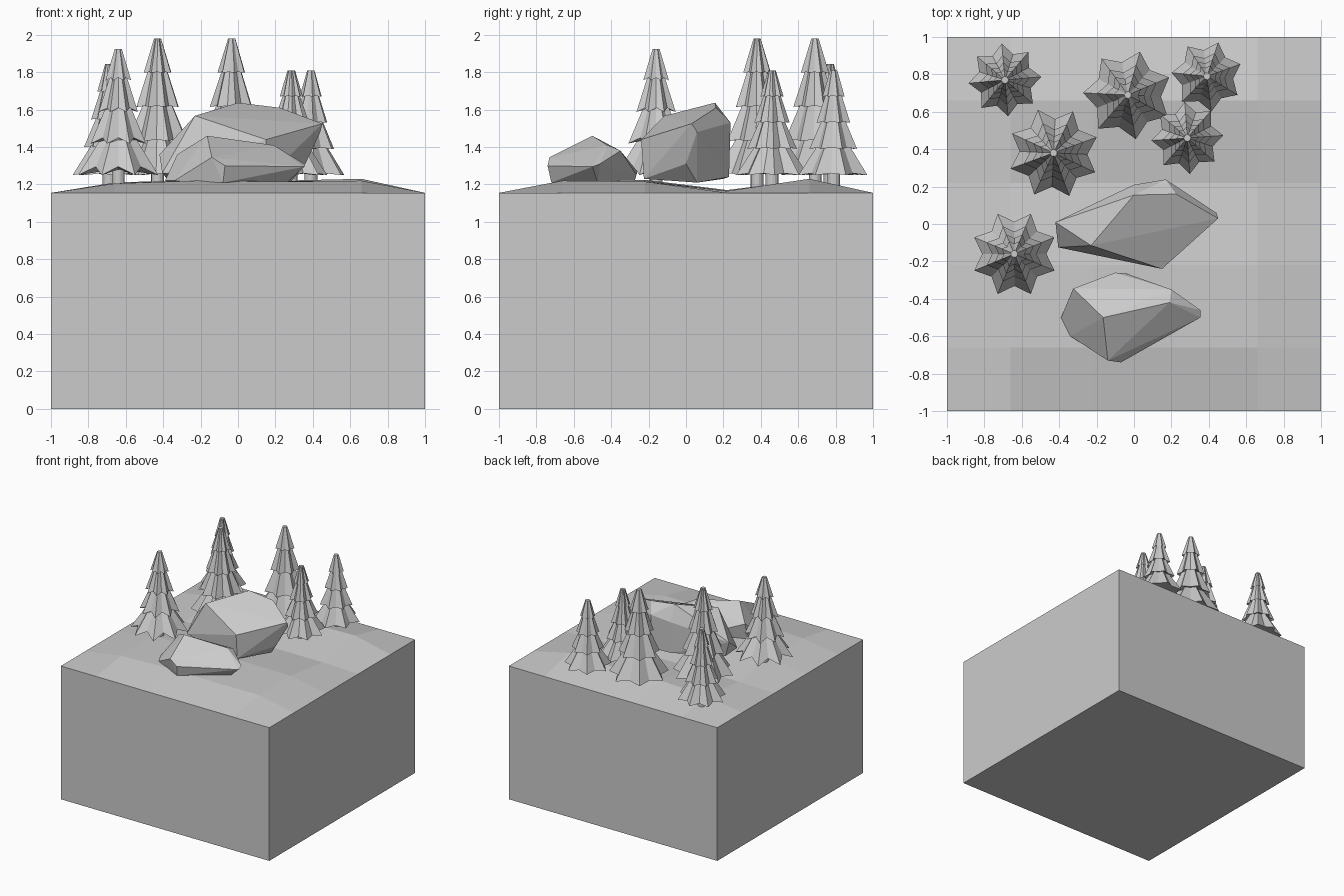
import bpy, bmesh, math

if "Cube" in bpy.data.objects:
    bpy.data.objects.remove(bpy.data.objects["Cube"])

grey = bpy.data.materials.new("plain grey")
grey.diffuse_color = (0.6, 0.6, 0.6, 1)
grey.use_nodes = True
grey.node_tree.nodes["Principled BSDF"].inputs["Base Color"].default_value = grey.diffuse_color


def finish(bm, name):
    bmesh.ops.recalc_face_normals(bm, faces=bm.faces[:])
    mesh = bpy.data.meshes.new(name)
    bm.to_mesh(mesh)
    bm.free()
    mesh.materials.append(grey)
    ob = bpy.data.objects.new(name, mesh)
    bpy.context.collection.objects.link(ob)
    return ob


# Ground block: flat sides, gently rolling coarse grid on top
def ground():
    steps = [-1, -0.66, -0.22, 0.22, 0.66, 1]
    heights = [[1.205, 1.22, 1.215, 1.22],
               [1.205, 1.225, 1.22, 1.215],
               [1.165, 1.17, 1.165, 1.165],
               [1.21, 1.225, 1.22, 1.23]]
    bm = bmesh.new()
    g = []
    for j, y in enumerate(steps):
        row = []
        for i, x in enumerate(steps):
            inner = 0 < i < 5 and 0 < j < 5
            row.append(bm.verts.new((x, y, heights[j - 1][i - 1] if inner else 1.155)))
        g.append(row)
    for j in range(5):
        for i in range(5):
            bm.faces.new((g[j][i], g[j][i + 1], g[j + 1][i + 1], g[j + 1][i]))
    rim = [e for e in bm.edges if e.is_boundary]
    ext = bmesh.ops.extrude_edge_only(bm, edges=rim)["geom"]
    for v in ext:
        if isinstance(v, bmesh.types.BMVert):
            v.co.z = 0
    bottom = [e for e in bm.edges if e.is_boundary]
    bmesh.ops.contextual_create(bm, geom=bottom)
    finish(bm, "ground_block")


# Tree: four pleated star-shaped skirts stacked on a short trunk
def tree(name, x, y, top, radius, points, turn, droop):
    base = 1.25
    step = (top - base) / 4
    bm = bmesh.new()

    def ring(r, z, notch, drop):
        vs = []
        for k in range(points * 2):
            a = math.radians(turn) + math.pi * k / points
            rr = r if k % 2 == 0 else r * notch
            zz = z if k % 2 == 0 else z + drop
            vs.append(bm.verts.new((x + rr * math.cos(a), y + rr * math.sin(a), zz)))
        return vs

    skirts = [0.32, 0.49, 0.69, 1.0]
    rings = [ring(0.02, top, 0.85, 0)]
    for n, s in enumerate(skirts):
        z = top - step * (n + 1)
        rings.append(ring(radius * s, z, 0.74, droop * s))
        if n < 3:
            rings.append(ring(radius * s * 0.66, z + 0.02, 0.78, 0))
    rings.append(ring(0.034, base + 0.03, 1, 0))
    rings.append(ring(0.034, 1.16, 1, 0))
    for a, b in zip(rings, rings[1:]):
        for k in range(len(a)):
            m = (k + 1) % len(a)
            bm.faces.new((a[k], a[m], b[m], b[k]))
    bm.faces.new(rings[0])
    bm.faces.new(rings[-1])
    finish(bm, name)


# Rock: faceted convex hull with flat panels merged
def rock(name, pts):
    bm = bmesh.new()
    for p in pts:
        bm.verts.new(p)
    res = bmesh.ops.convex_hull(bm, input=bm.verts[:])
    loose = [v for v in bm.verts if not v.link_faces]
    bmesh.ops.delete(bm, geom=loose, context='VERTS')
    bmesh.ops.dissolve_limit(bm, angle_limit=math.radians(4),
                             verts=bm.verts[:], edges=bm.edges[:])
    finish(bm, name)


ground()

tree("tree_front_left", -0.64, -0.16, 1.925, 0.232, 8, 22.5, 0.045)
tree("tree_left", -0.43, 0.38, 1.98, 0.245, 8, 20, 0.01)
tree("tree_back", -0.033, 0.69, 1.98, 0.24, 7, 23, 0.01)
tree("tree_back_left", -0.69, 0.77, 1.845, 0.195, 8, 5, 0.01)
tree("tree_back_right", 0.39, 0.79, 1.81, 0.19, 7, 20, 0.01)
tree("tree_right", 0.285, 0.46, 1.81, 0.193, 8, 4, 0.01)

rock("large_rock", [
    (-0.23, -0.115, 1.567), (0.0, 0.155, 1.637), (0.225, 0.16, 1.61),
    (0.45, 0.03, 1.525), (0.15, -0.24, 1.44), (-0.42, 0.01, 1.36),
    (-0.405, -0.125, 1.26), (0.44, 0.06, 1.48), (0.36, 0.0, 1.31),
    (0.17, 0.238, 1.53), (0.0, 0.21, 1.50), (0.15, -0.225, 1.23),
    (0.28, 0.06, 1.21), (-0.38, 0.0, 1.23), (0.18, 0.23, 1.24),
    (0.0, 0.2, 1.23)])

rock("small_rock", [
    (-0.165, -0.5, 1.46), (0.19, -0.42, 1.41), (0.2, -0.35, 1.38),
    (-0.325, -0.345, 1.36), (-0.14, -0.73, 1.345), (-0.07, -0.74, 1.30),
    (0.355, -0.46, 1.31), (0.355, -0.5, 1.295), (-0.39, -0.5, 1.22),
    (-0.34, -0.6, 1.22), (-0.1, -0.26, 1.27), (-0.04, -0.265, 1.25),
    (0.25, -0.47, 1.20), (-0.08, -0.72, 1.21), (-0.08, -0.28, 1.20),
    (-0.33, -0.38, 1.20)])
